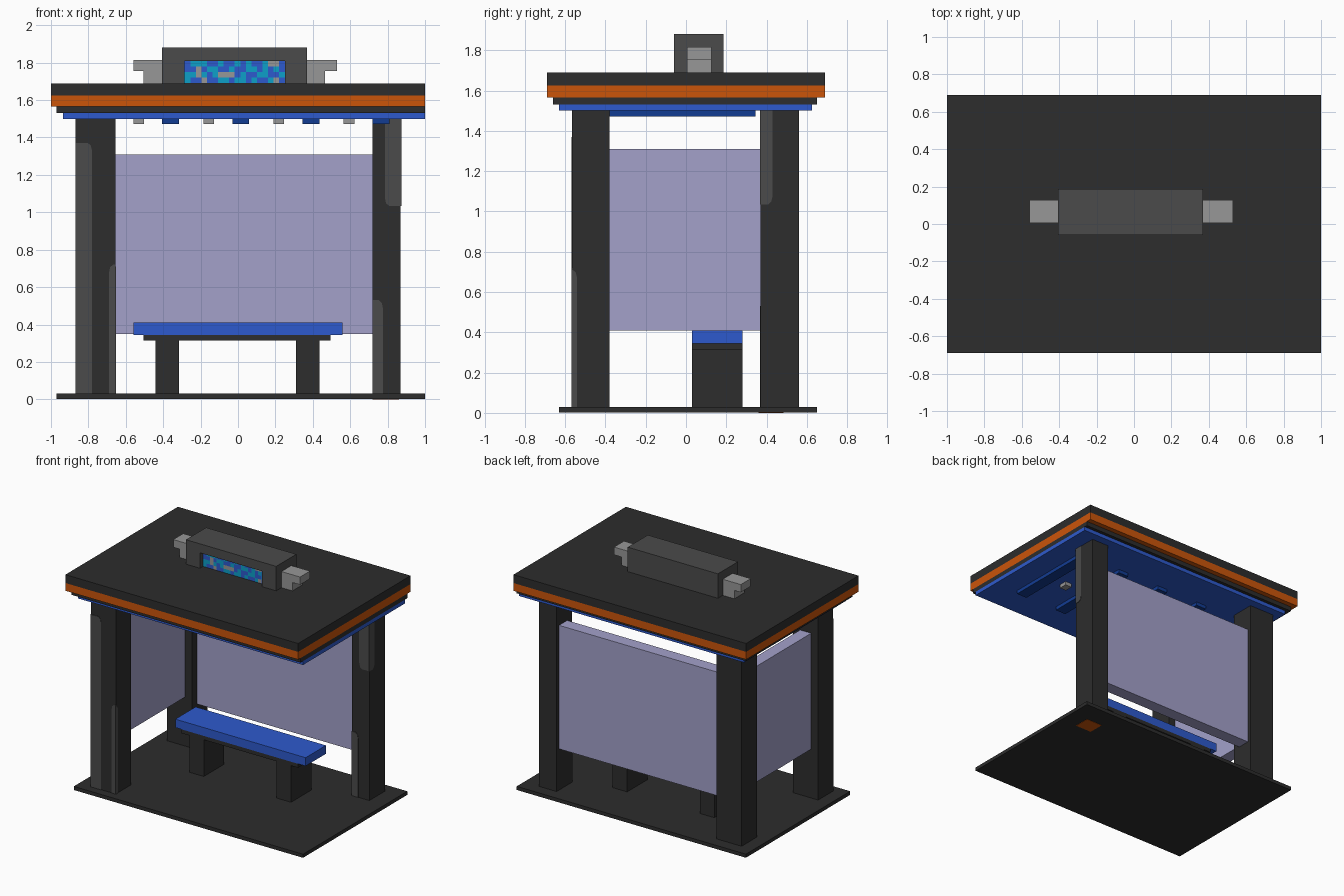
import bpy, bmesh

if "Cube" in bpy.data.objects:
    bpy.data.objects.remove(bpy.data.objects["Cube"])

def material(name, rgb):
    m = bpy.data.materials.new(name)
    m.diffuse_color = (*rgb, 1)
    m.use_nodes = True
    m.node_tree.nodes["Principled BSDF"].inputs["Base Color"].default_value = m.diffuse_color
    return m

DARK = material("charcoal", (0.026, 0.026, 0.026))
MID = material("worn grey", (0.07, 0.07, 0.07))
LIGHT = material("light grey", (0.31, 0.31, 0.31))
BLUE = material("blue", (0.027, 0.102, 0.61))
NAVY = material("deep blue", (0.006, 0.045, 0.29))
CYAN = material("cyan", (0.004, 0.35, 0.58))
ORANGE = material("orange", (0.60, 0.09, 0.003))
GLASS = material("lavender glass", (0.366, 0.356, 0.59))

def finish(name, bm, *mats):
    bmesh.ops.recalc_face_normals(bm, faces=bm.faces)
    me = bpy.data.meshes.new(name)
    bm.to_mesh(me)
    bm.free()
    for m in mats:
        me.materials.append(m)
    ob = bpy.data.objects.new(name, me)
    bpy.context.collection.objects.link(ob)
    return ob

def box(name, x, y, z, mat):
    """Box from (min, max) ranges."""
    bm = bmesh.new()
    bmesh.ops.create_cube(bm, size=1)
    for v in bm.verts:
        v.co = [r[0] if c < 0 else r[1] for c, r in zip(v.co, (x, y, z))]
    return finish(name, bm, mat)

def patch(name, face, pos, u, z, corner, c=0.022):
    """Thin worn plate on a -y or +x face; corner = (u side, z side) cut off."""
    t = 0.003
    pts = []
    for i, j in ((0, 0), (1, 0), (1, 1), (0, 1)):
        p = (u[i], z[j])
        if (i, j) == corner:
            du, dz = c * (1 - 2 * i), 2 * c * (1 - 2 * j)
            cut = [(p[0] + du, p[1]), (p[0] + du * .3, p[1] + dz * .3), (p[0], p[1] + dz)]
            pts += cut if i != j else cut[::-1]
            if i == j == 0:
                pts[-3:] = cut[::-1]
            elif (i, j) == (1, 1):
                pts[-3:] = cut[::-1]
        else:
            pts.append(p)
    bm = bmesh.new()
    if face == "front":
        vs, step = [bm.verts.new((a, pos, b)) for a, b in pts], (0, -t, 0)
    else:
        vs, step = [bm.verts.new((pos, a, b)) for a, b in pts], (t, 0, 0)
    ext = bmesh.ops.extrude_face_region(bm, geom=[bm.faces.new(vs)])
    moved = [g for g in ext["geom"] if isinstance(g, bmesh.types.BMVert)]
    bmesh.ops.translate(bm, verts=moved, vec=step)
    return finish(name, bm, MID)

# base
box("base", (-.97, 1), (-.63, .65), (.002, .03), DARK)
box("base_underside_plate", (.72, .86), (.36, .485), (0, .004), ORANGE)

# three posts
box("front_left_post", (-.87, -.655), (-.565, -.38), (.03, 1.5), DARK)
box("back_left_post", (-.87, -.655), (.37, .56), (.03, 1.5), DARK)
box("back_right_post", (.72, .87), (.37, .56), (.03, 1.5), DARK)

# worn patches wrapping the post corners
patch("front_post_tall_patch", "front", -.565, (-.87, -.78), (.03, 1.37), (1, 1))
patch("front_post_low_patch", "front", -.565, (-.69, -.655), (.03, .72), (0, 1))
patch("front_post_low_patch_side", "right", -.655, (-.565, -.54), (.03, .71), (1, 1))
patch("back_post_low_patch", "front", .37, (.72, .775), (.03, .53), (1, 1))
patch("back_post_high_patch", "front", .37, (.785, .87), (1.035, 1.5), (0, 0))
patch("back_post_high_patch_side", "right", .87, (.37, .43), (1.035, 1.5), (1, 0))

# glass walls
box("back_glass", (-.655, .72), (.43, .53), (.35, 1.31), GLASS)
box("left_glass", (-.81, -.715), (-.38, .37), (.41, 1.31), GLASS)

# bench
box("seat", (-.56, .56), (.03, .28), (.345, .41), BLUE)
box("seat_support", (-.505, .495), (.03, .28), (.315, .345), DARK)
for side, x0 in (("left", -.44), ("right", .31)):
    box(side + "_bench_leg", (x0, x0 + .125), (.03, .28), (.03, .315), DARK)

# layered roof
box("ceiling", (-.935, 1), (-.63, .625), (1.5, 1.53), BLUE)
box("roof_lower_layer", (-.97, 1), (-.66, .65), (1.53, 1.565), DARK)
box("roof_trim", (-1, 1), (-.69, .69), (1.565, 1.625), ORANGE)
box("roof_top", (-1, 1), (-.69, .69), (1.625, 1.69), DARK)

# ceiling strips and small lamps
for i in range(4):
    x = -.405 + i * .375
    box(f"ceiling_strip_{i}", (x, x + .09), (-.38, .345), (1.472, 1.5), NAVY)
    x = -.56 + i * .375
    box(f"ceiling_lamp_{i}", (x, x + .057), (-.11, -.045), (1.472, 1.5), LIGHT)

# sign housing with a recess for the screen
box("sign_back", (-.405, .37), (-.022, .187), (1.69, 1.88), MID)
box("sign_top", (-.405, .37), (-.06, -.022), (1.81, 1.88), MID)
box("sign_left", (-.405, -.285), (-.06, -.022), (1.69, 1.81), MID)
box("sign_right", (.25, .37), (-.06, -.022), (1.69, 1.81), MID)

# stepped brackets at the ends of the sign
for side, a, b, c in (("left", -.56, -.505, -.405), ("right", .53, .465, .37)):
    box(side + "_bracket_arm", sorted((a, c)), (.005, .127), (1.755, 1.815), LIGHT)
    box(side + "_bracket_foot", sorted((b, c)), (.005, .127), (1.69, 1.755), LIGHT)

# screen: abstract coloured cells (b blue, c cyan, g grey)
rows = ["bcccbbcbbcbcbbcggb",
        "bbgbccbbcbbccbcbcb",
        "ccgcbcgggbcbbccbbc",
        "cbbgbbccbccbcbbcgb"]
bm = bmesh.new()
w, h = .535 / 18, .118 / 4
for r, row in enumerate(rows):
    for k, ch in enumerate(row):
        x, z = -.285 + k * w, 1.81 - r * h
        f = bm.faces.new([bm.verts.new((px, -.024, pz)) for px, pz in
                          ((x, z - h), (x + w, z - h), (x + w, z), (x, z))])
        f.material_index = "bcg".index(ch)
bmesh.ops.remove_doubles(bm, verts=bm.verts, dist=1e-4)
screen = finish("screen", bm, BLUE, CYAN, LIGHT)
if screen.data.polygons[0].normal.y > 0:
    screen.data.flip_normals()
